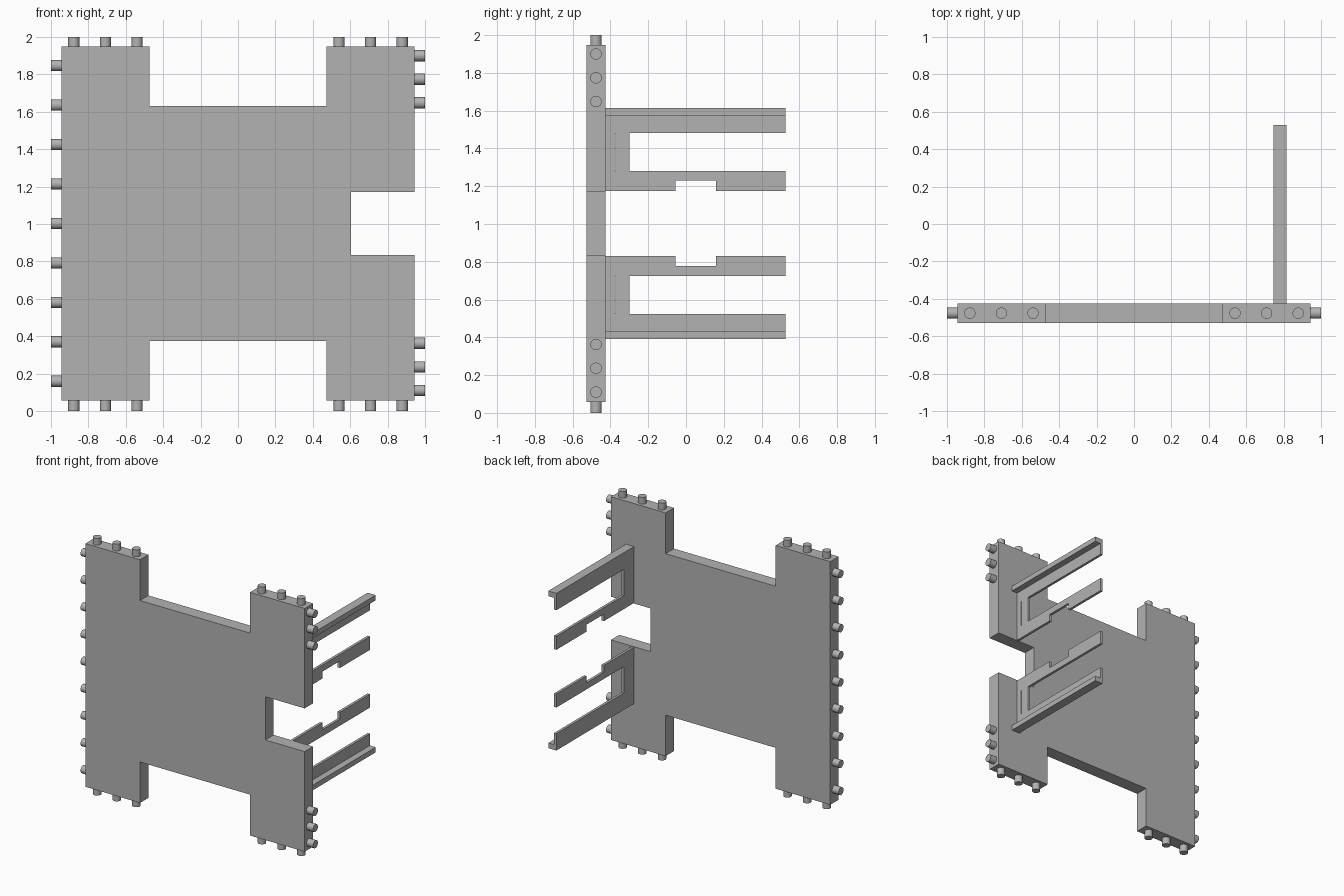
import bpy
import bmesh
import math
from mathutils import Matrix, Vector

if "Cube" in bpy.data.objects:
    bpy.data.objects.remove(bpy.data.objects["Cube"], do_unlink=True)

# One plain grey for the whole model
grey = bpy.data.materials.new("light_grey")
grey.use_nodes = True
colour = (0.45, 0.45, 0.45, 1)
grey.diffuse_color = colour
grey.node_tree.nodes["Principled BSDF"].inputs["Base Color"].default_value = colour

MID_Z = 1.003                   # mirror height
FRONT, BACK = -0.528, -0.425    # panel faces
PEG_Y = (FRONT + BACK) / 2


def finish(name, bm):
    bmesh.ops.recalc_face_normals(bm, faces=bm.faces)
    mesh = bpy.data.meshes.new(name)
    bm.to_mesh(mesh)
    bm.free()
    mesh.materials.append(grey)
    obj = bpy.data.objects.new(name, mesh)
    bpy.context.scene.collection.objects.link(obj)
    return obj


def prism(name, points, depth):
    """Extrude a closed outline along the depth vector."""
    bm = bmesh.new()
    face = bm.faces.new([bm.verts.new(p) for p in points])
    new = bmesh.ops.extrude_face_region(bm, geom=[face])["geom"]
    verts = [v for v in new if isinstance(v, bmesh.types.BMVert)]
    bmesh.ops.translate(bm, verts=verts, vec=depth)
    return finish(name, bm)


def box(name, low, high):
    (x0, y0, z0), (x1, y1, z1) = low, high
    return prism(name, [(x0, y0, z0), (x1, y0, z0), (x1, y1, z0), (x0, y1, z0)],
                 (0, 0, z1 - z0))


def peg(name, base, direction, length):
    """Short round peg standing on the panel edge."""
    d = Vector(direction)
    bm = bmesh.new()
    turn = d.to_track_quat('Z', 'Y').to_matrix().to_4x4()
    place = Matrix.Translation(Vector(base) + d * (length / 2))
    bmesh.ops.create_cone(bm, cap_ends=True, segments=32, radius1=0.03,
                          radius2=0.03, depth=length, matrix=place @ turn)
    for f in bm.faces:
        f.smooth = len(f.verts) == 4
    for e in bm.edges:
        e.smooth = all(len(f.verts) == 4 for f in e.link_faces)
    return finish(name, bm)


# Upright panel with cut-outs at the top, bottom and one side
outline = [(-0.943, 0.057), (-0.473, 0.057), (-0.473, 0.375), (0.473, 0.375),
           (0.473, 0.057), (0.943, 0.057), (0.943, 0.835), (0.605, 0.835),
           (0.605, 1.171), (0.943, 1.171), (0.943, 1.948), (0.473, 1.948),
           (0.473, 1.631), (-0.473, 1.631), (-0.473, 1.948), (-0.943, 1.948)]
prism("panel", [(x, FRONT, z) for x, z in outline], (0, BACK - FRONT, 0))

# Pegs along the top and bottom edges
for side in (-1, 1):
    for i in range(3):
        x = side * (0.54 + 0.169 * i)
        peg("top_peg", (x, PEG_Y, 1.948), (0, 0, 1), 0.052)
        peg("bottom_peg", (x, PEG_Y, 0.057), (0, 0, -1), 0.057)

# Pegs along the two side edges
for i in range(9):
    peg("long_side_peg", (-0.943, PEG_Y, MID_Z + (i - 4) * 0.211), (-1, 0, 0), 0.057)
for i in range(3):
    for z in (0.11 + 0.126 * i, 1.648 + 0.126 * i):
        peg("notched_side_peg", (0.943, PEG_Y, z), (1, 0, 0), 0.057)

# Two forked brackets behind the panel, mirrored in height
fork = [(BACK, 1.175), (-0.055, 1.175), (-0.055, 1.229), (0.16, 1.229),
        (0.16, 1.175), (0.528, 1.175), (0.528, 1.28), (-0.3, 1.28),
        (-0.3, 1.483), (0.528, 1.483), (0.528, 1.614), (BACK, 1.614)]
PLATE_X, PLATE_T, FLANGE_X = 0.745, 0.02, 0.815

for label, side in (("upper", 1), ("lower", -1)):
    def height(z):
        return MID_Z + side * (z - MID_Z)

    plate = prism(label + "_fork_plate",
                  [(PLATE_X, y, height(z)) for y, z in fork], (PLATE_T, 0, 0))

    # Narrow slit beside the fork opening
    lo, hi = sorted((height(1.28), height(1.48)))
    cutter = box(label + "_slit_cutter", (PLATE_X - 0.05, -0.379, lo),
                 (PLATE_X + 0.1, -0.374, hi))
    cutter.hide_render = True
    cutter.hide_set(True)
    cut = plate.modifiers.new("slit", 'BOOLEAN')
    cut.operation = 'DIFFERENCE'
    cut.solver = 'EXACT'
    cut.object = cutter

    # Outward flange on the far edge
    lo, hi = sorted((height(1.574), height(1.614)))
    box(label + "_flange", (PLATE_X + PLATE_T, BACK, lo), (FLANGE_X, 0.528, hi))
